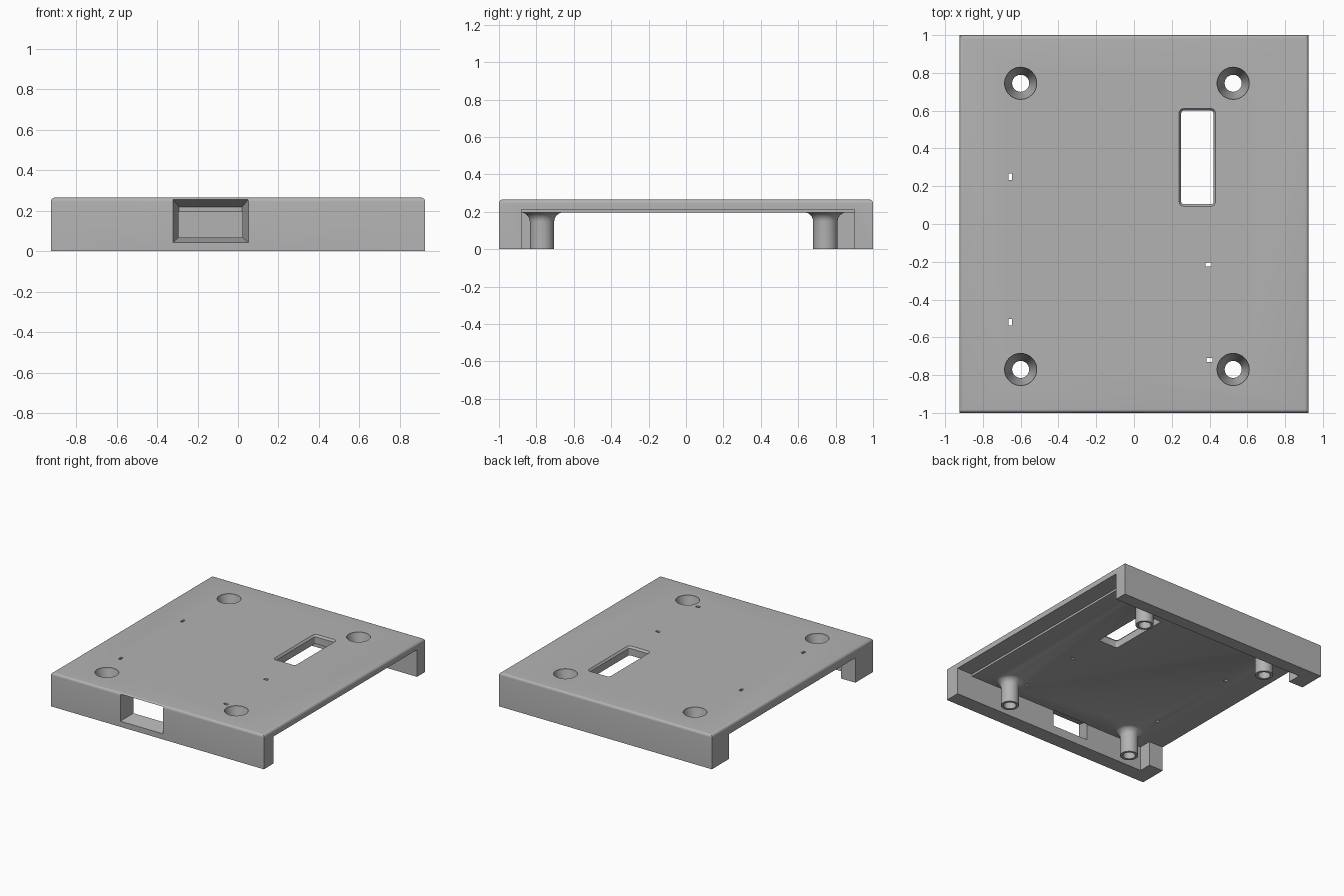
import bpy, bmesh, math
from mathutils import Vector

cube = bpy.data.objects.get("Cube")
if cube:
    bpy.data.objects.remove(cube)

grey = bpy.data.materials.new("plain grey")
grey.use_nodes = True
colour = (0.45, 0.45, 0.45, 1)
grey.diffuse_color = colour
grey.node_tree.nodes["Principled BSDF"].inputs["Base Color"].default_value = colour


def add_object(name, bm):
    bmesh.ops.recalc_face_normals(bm, faces=bm.faces)
    mesh = bpy.data.meshes.new(name)
    bm.to_mesh(mesh)
    bm.free()
    mesh.materials.append(grey)
    obj = bpy.data.objects.new(name, mesh)
    bpy.context.collection.objects.link(obj)
    return obj


def box_mesh(x, y, z):
    bm = bmesh.new()
    bmesh.ops.create_cube(bm, size=1)
    for v in bm.verts:
        v.co = Vector([r[0] if c < 0 else r[1] for c, r in zip(v.co, (x, y, z))])
    return bm


def box(name, x, y, z):
    return add_object(name, box_mesh(x, y, z))


def loft(name, loops):
    """Closed solid joining loops that have equal point counts."""
    bm = bmesh.new()
    rings = [[bm.verts.new(p) for p in loop] for loop in loops]
    for a, b in zip(rings, rings[1:]):
        for i in range(len(a)):
            j = (i + 1) % len(a)
            bm.faces.new((a[i], a[j], b[j], b[i]))
    bm.faces.new(rings[0])
    bm.faces.new(rings[-1])
    return add_object(name, bm)


def lathe(name, x, y, profile, sides=48):
    angles = [math.tau * i / sides for i in range(sides)]
    return loft(name, [[(x + r * math.cos(a), y + r * math.sin(a), z) for a in angles]
                       for r, z in profile])


def rect(x, y, z, grow=0):
    """Rectangle with rounded corners in a level plane."""
    r = 0.012 + grow
    pts = []
    for k, (cx, cy) in enumerate(((x[1], y[1]), (x[0], y[1]), (x[0], y[0]), (x[1], y[0]))):
        sx, sy = (1, -1, -1, 1)[k], (1, 1, -1, -1)[k]
        for i in range(5):
            a = math.pi / 2 * (k + i / 4)
            pts.append((cx - 0.012 * sx + r * math.cos(a), cy - 0.012 * sy + r * math.sin(a), z))
    return pts


def combine(target, tool, operation):
    mod = target.modifiers.new(tool.name, 'BOOLEAN')
    mod.operation, mod.solver, mod.object = operation, 'EXACT', tool
    bpy.context.view_layer.objects.active = target
    bpy.ops.object.modifier_apply(modifier=mod.name)
    bpy.data.objects.remove(tool)


# Outer block with rounded upper edges
bm = box_mesh((-0.925, 0.925), (-1, 1), (0, 0.265))
upper = [e for e in bm.edges if all(v.co.z > 0.1 for v in e.verts)]
bmesh.ops.bevel(bm, geom=upper, offset=0.02, segments=5, profile=0.5, affect='EDGES')
cover = add_object("cover_plate", bm)

# Open cavity, narrower between the corner pillars, with a thinner rim on one side
for name, x, y, top in (("cavity", (-0.8, 1.1), (-0.88, 0.9), 0.195),
                        ("pillar_gap", (-1.1, -0.7), (-0.78, 0.79), 0.195),
                        ("rim_step", (0.79, 1.1), (-0.88, 0.9), 0.212)):
    combine(cover, box(name, x, y, (-0.2, top)), 'DIFFERENCE')

# Screw bosses with flared roots and countersunk holes
flare = [(0.065 + 0.05 * (1 - math.cos(t)), 0.147 + 0.05 * math.sin(t))
         for t in (math.pi / 2 * i / 6 for i in range(7))]
for x in (-0.6, 0.525):
    for y in (-0.77, 0.745):
        boss = lathe("screw_boss", x, y, [(0.065, 0)] + flare + [(0.115, 0.225)])
        combine(cover, boss, 'UNION')
        hole = lathe("screw_hole", x, y, [(0.045, -0.1), (0.045, 0.17), (0.085, 0.25), (0.085, 0.4)])
        combine(cover, hole, 'DIFFERENCE')

# Long slot with eased upper edge
sx, sy = (0.25, 0.42), (0.105, 0.6)
slot = loft("slot", [rect(sx, sy, 0.1), rect(sx, sy, 0.25),
                     rect(sx, sy, 0.266, 0.012), rect(sx, sy, 0.3, 0.012)])
combine(cover, slot, 'DIFFERENCE')

# Small indicator holes
for x, y, w, d in ((-0.655, 0.25, 0.01, 0.018), (-0.655, -0.52, 0.01, 0.018),
                   (0.395, -0.215, 0.016, 0.01), (0.4, -0.72, 0.016, 0.01)):
    combine(cover, box("pin_hole", (x - w, x + w), (y - d, y + d), (0.1, 0.4)), 'DIFFERENCE')


# Tapered connector window in the front wall
def window_loop(x0, x1, z0, z1, y):
    return [(x0, y, z0), (x1, y, z0), (x1, y, z1), (x0, y, z1)]


window = loft("connector_window", [window_loop(-0.322, 0.052, 0.043, 0.258, -1.005),
                                   window_loop(-0.292, 0.02, 0.07, 0.218, -0.875)])
combine(cover, window, 'DIFFERENCE')

# Smooth rounded surfaces, crisp edges elsewhere
bpy.ops.object.select_all(action='DESELECT')
cover.select_set(True)
bpy.context.view_layer.objects.active = cover
bpy.ops.object.shade_smooth_by_angle(angle=math.radians(30))
